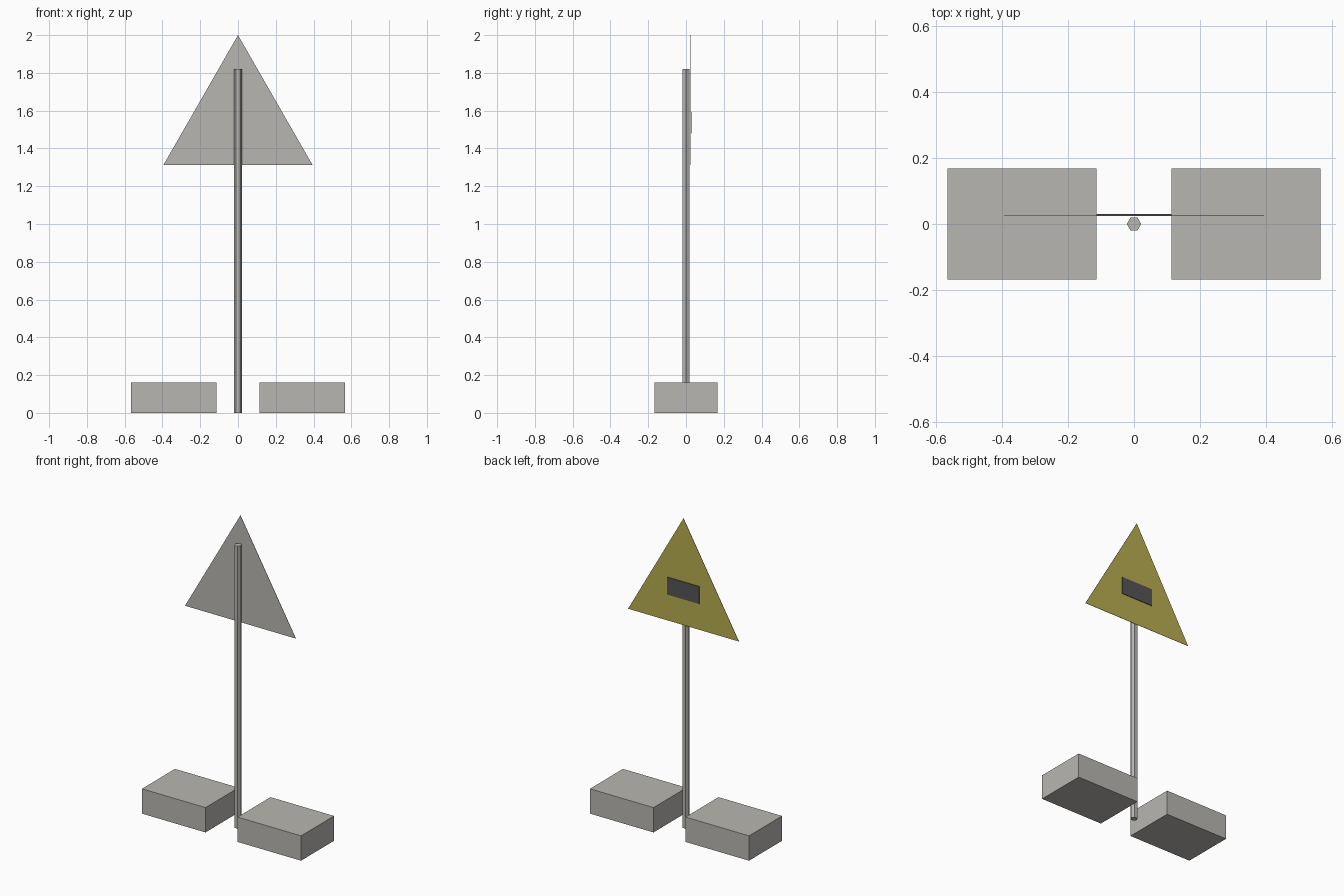
import bpy, bmesh, math
from mathutils import Matrix

cube = bpy.data.objects.get("Cube")
if cube:
    bpy.data.objects.remove(cube, do_unlink=True)


def material(name, rgb):
    m = bpy.data.materials.new(name)
    m.use_nodes = True
    m.diffuse_color = (*rgb, 1)
    m.node_tree.nodes["Principled BSDF"].inputs["Base Color"].default_value = (*rgb, 1)
    return m


GREY = material("warm grey", (0.48, 0.47, 0.44))
YELLOW = material("sign yellow", (0.485, 0.42, 0.08))
DARK = material("dark grey", (0.09, 0.09, 0.09))


def finish(name, bm, *mats):
    bmesh.ops.recalc_face_normals(bm, faces=bm.faces)
    mesh = bpy.data.meshes.new(name)
    bm.to_mesh(mesh)
    bm.free()
    for m in mats:
        mesh.materials.append(m)
    obj = bpy.data.objects.new(name, mesh)
    bpy.context.collection.objects.link(obj)
    return obj


def box(name, lo, hi, mat):
    size = [b - a for a, b in zip(lo, hi)]
    mid = [(a + b) / 2 for a, b in zip(lo, hi)]
    bm = bmesh.new()
    bmesh.ops.create_cube(bm, size=1, matrix=Matrix.Translation(mid) @ Matrix.Diagonal((*size, 1)))
    return finish(name, bm, mat)


# Weight blocks either side of the post
box("left_base_block", (0.114, -0.168, 0), (0.567, 0.168, 0.16), GREY)
box("right_base_block", (-0.567, -0.168, 0), (-0.114, 0.168, 0.16), GREY)

# Six-sided post with corners pointing left and right
POST_HEIGHT = 1.82
bm = bmesh.new()
bmesh.ops.create_cone(bm, cap_ends=True, segments=6, radius1=0.022, radius2=0.022,
                      depth=POST_HEIGHT,
                      matrix=Matrix.Translation((0, 0, POST_HEIGHT / 2))
                      @ Matrix.Rotation(math.radians(30), 4, "Z"))
# Turn the hexagon if its corners do not lie on the x axis
if max(v.co.x for v in bm.verts) < 0.0215:
    bmesh.ops.rotate(bm, verts=bm.verts, matrix=Matrix.Rotation(math.radians(30), 3, "Z"))
finish("post", bm, GREY)

# Thin triangular panel: bare front, yellow back
bm = bmesh.new()
corners = [bm.verts.new((x, 0.024, z)) for x, z in ((-0.395, 1.312), (0.395, 1.312), (0, 2))]
face = bm.faces.new(corners)
ext = bmesh.ops.extrude_face_region(bm, geom=[face])
new_verts = [g for g in ext["geom"] if isinstance(g, bmesh.types.BMVert)]
bmesh.ops.translate(bm, verts=new_verts, vec=(0, 0.002, 0))
bmesh.ops.recalc_face_normals(bm, faces=bm.faces)
for f in bm.faces:
    f.material_index = 1 if f.normal.y > 0.9 else 0
finish("triangle_sign", bm, GREY, YELLOW)

# Dark plate on the yellow side
box("dark_plate", (-0.114, 0.026, 1.48), (0.114, 0.03, 1.592), DARK)
